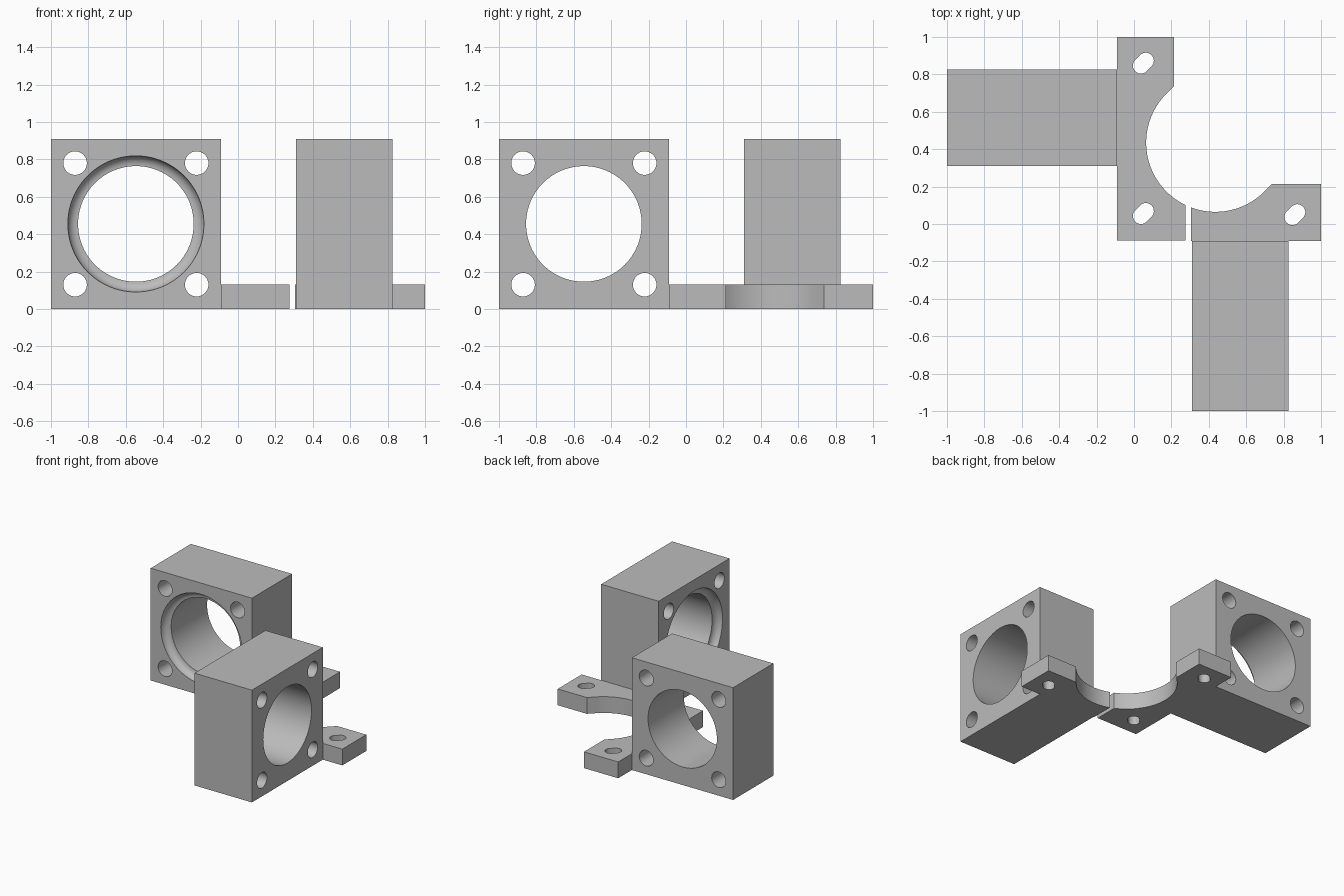
import bpy
import bmesh
from math import sin, cos, pi, acos, asin
from mathutils import Matrix, Vector

default = bpy.data.objects.get("Cube")
if default:
    bpy.data.objects.remove(default, do_unlink=True)

grey = bpy.data.materials.new("plain grey")
grey.use_nodes = True
grey.diffuse_color = (0.5, 0.5, 0.5, 1)
grey.node_tree.nodes["Principled BSDF"].inputs["Base Color"].default_value = (0.5, 0.5, 0.5, 1)

HEIGHT = 0.91          # block height
FRONT, BACK = 0.31, 0.825
SEAM = -0.092          # where block and flange meet
FLANGE_TOP = 0.132
ARC_C, ARC_R = 0.435, 0.37
SWAP_XY = Matrix(((0, 1, 0, 0), (1, 0, 0, 0), (0, 0, 1, 0), (0, 0, 0, 1)))


def make_object(name, bm):
    bmesh.ops.recalc_face_normals(bm, faces=bm.faces)
    mesh = bpy.data.meshes.new(name)
    bm.to_mesh(mesh)
    bm.free()
    mesh.materials.append(grey)
    obj = bpy.data.objects.new(name, mesh)
    bpy.context.scene.collection.objects.link(obj)
    return obj


def prism(name, outline, bottom, top):
    """Closed outline in x, y extruded along z."""
    bm = bmesh.new()
    face = bm.faces.new([bm.verts.new((x, y, bottom)) for x, y in outline])
    grown = bmesh.ops.extrude_face_region(bm, geom=[face])
    verts = [v for v in grown["geom"] if isinstance(v, bmesh.types.BMVert)]
    bmesh.ops.translate(bm, verts=verts, vec=(0, 0, top - bottom))
    return make_object(name, bm)


def lathe(name, centre, profile, segments):
    """Closed solid turned around a y axis, profile given as (radius, y)."""
    bm = bmesh.new()
    rings = []
    for r, y in profile:
        angles = [2 * pi * i / segments for i in range(segments)]
        rings.append([bm.verts.new((centre[0] + r * cos(a), y, centre[1] + r * sin(a)))
                      for a in angles])
    for lower, upper in zip(rings, rings[1:]):
        for i in range(segments):
            j = (i + 1) % segments
            bm.faces.new((lower[i], lower[j], upper[j], upper[i]))
    bm.faces.new(rings[0])
    bm.faces.new(rings[-1])
    return make_object(name, bm)


def carve(obj, cutters):
    """Subtract the cutters for good and remove them."""
    for cutter in cutters:
        cutter.hide_render = True
        mod = obj.modifiers.new("cut", "BOOLEAN")
        mod.operation = "DIFFERENCE"
        mod.solver = "EXACT"
        mod.object = cutter
    bpy.context.view_layer.update()
    graph = bpy.context.evaluated_depsgraph_get()
    result = bpy.data.meshes.new_from_object(obj.evaluated_get(graph))
    obj.modifiers.clear()
    obj.data = result
    for cutter in cutters:
        bpy.data.objects.remove(cutter, do_unlink=True)


def finish(obj, swapped):
    if swapped:
        obj.data.transform(SWAP_XY)
        obj.data.flip_normals()
    bpy.ops.object.select_all(action="DESELECT")
    obj.select_set(True)
    bpy.context.view_layer.objects.active = obj
    bpy.ops.object.shade_smooth_by_angle(angle=pi / 6)


def motor_block(name, swapped):
    block = prism(name, [(-1, FRONT), (SEAM, FRONT), (SEAM, BACK), (-1, BACK)], 0, HEIGHT)
    mid = ((-1 + SEAM) / 2, HEIGHT / 2)
    # Main bore with a concave rounded recess at its mouth
    bore_r, cove = 0.309, 0.055
    profile = [(bore_r + cove, FRONT - 0.1)]
    for i in range(9):
        a = pi / 2 * i / 8
        profile.append((bore_r + cove * cos(a), FRONT + cove * sin(a)))
    profile.append((bore_r, BACK + 0.1))
    cutters = [lathe("bore_cutter", mid, profile, 96)]
    # Four corner bolt holes
    for sx in (-1, 1):
        for sz in (-1, 1):
            spot = (mid[0] + sx * 0.325, mid[1] + sz * 0.325)
            cutters.append(lathe("bolt_cutter", spot,
                                 [(0.063, FRONT - 0.1), (0.063, BACK + 0.1)], 32))
    carve(block, cutters)
    finish(block, swapped)


def flange(name, start, arc_start, slot_rows, swapped):
    # Arm with a round bite that leaves along a 45 degree tangent
    outline = list(start)
    steps = 32
    for i in range(steps + 1):
        a = arc_start + (0.75 * pi - arc_start) * i / steps
        outline.append((ARC_C + ARC_R * cos(a), ARC_C + ARC_R * sin(a)))
    outline += [(0.215, 0.739), (0.215, 1), (SEAM, 1)]
    plate = prism(name, outline, 0, FLANGE_TOP)
    # Diagonal mounting slots
    cutters = []
    for y in slot_rows:
        slot = []
        for end in (1, -1):
            for i in range(17):
                a = pi / 4 - pi / 2 + pi * i / 16 + (0 if end == 1 else pi)
                slot.append((0.05 + end * 0.013 + 0.043 * cos(a),
                             y + end * 0.013 + 0.043 * sin(a)))
        cutters.append(prism("slot_cutter", slot, -0.1, FLANGE_TOP + 0.1))
    carve(plate, cutters)
    finish(plate, swapped)


motor_block("left_block", False)
motor_block("front_block", True)

# The long flange wraps the corner, the short one stops just beside it
long_end, short_end = 0.275, 0.305
flange("long_flange", [(SEAM, -0.087), (long_end, -0.087)],
       2 * pi - acos((long_end - ARC_C) / ARC_R), (0.86, 0.056), False)
flange("short_flange", [(SEAM, short_end)],
       pi - asin((short_end - ARC_C) / ARC_R), (0.86,), True)
